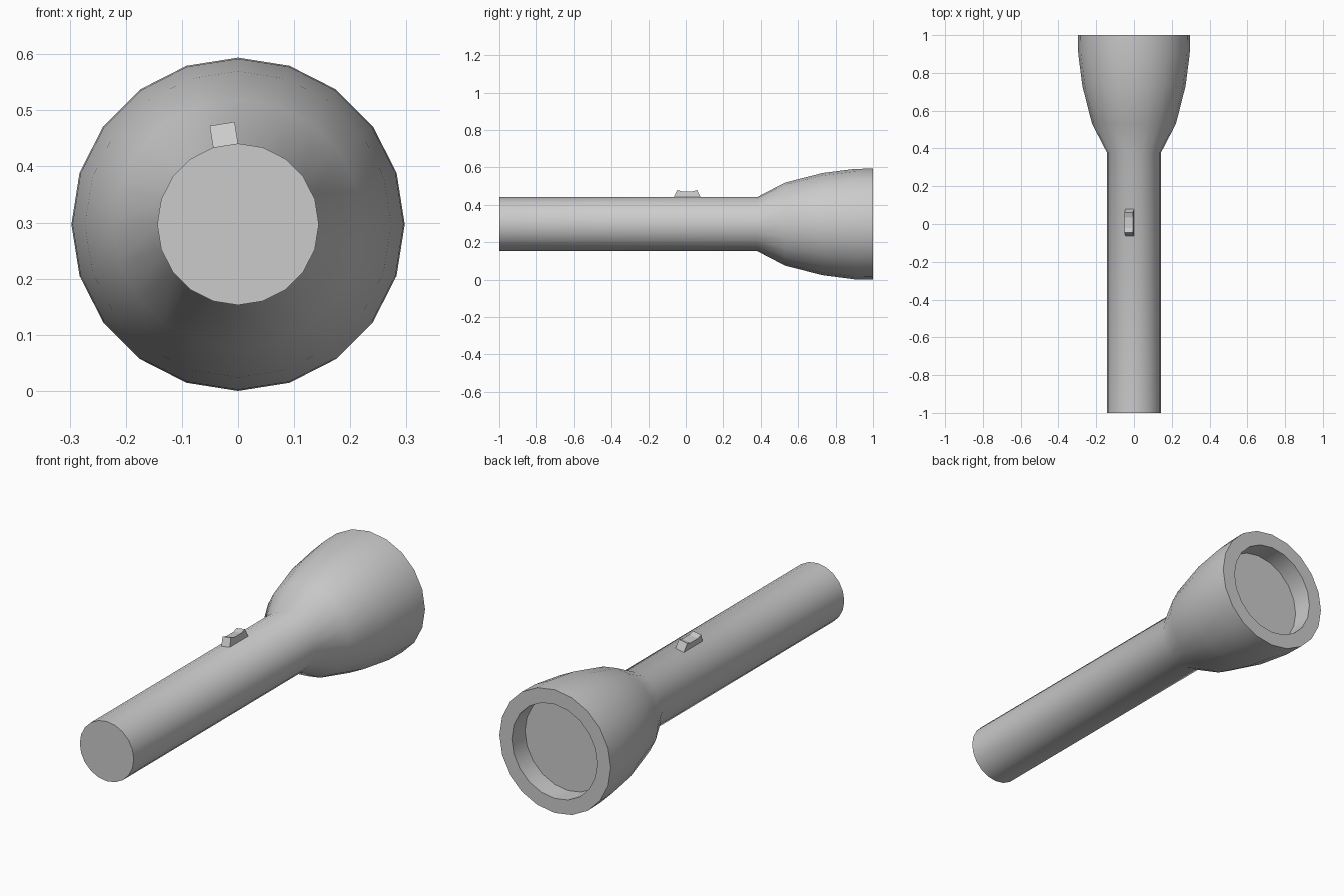
import bpy, math
from mathutils import Vector

if "Cube" in bpy.data.objects:
    bpy.data.objects.remove(bpy.data.objects["Cube"])

SIDES = 20
AXIS_Z = 0.297
R = 0.144          # handle radius


def make_object(name, verts, faces, smooth=False):
    mesh = bpy.data.meshes.new(name)
    mesh.from_pydata(verts, [], faces)
    mesh.update()
    ob = bpy.data.objects.new(name, mesh)
    bpy.context.collection.objects.link(ob)
    if smooth:
        bpy.ops.object.select_all(action='DESELECT')
        ob.select_set(True)
        bpy.context.view_layer.objects.active = ob
        bpy.ops.object.shade_smooth_by_angle(angle=math.radians(35))
    return ob


def lathe(name, profile):
    """Revolve (y, radius) points around the y axis and cap both ends."""
    n = SIDES
    verts = []
    for y, r in profile:
        for i in range(n):
            a = 2 * math.pi * i / n
            verts.append((r * math.cos(a), y, AXIS_Z + r * math.sin(a)))
    faces = []
    for k in range(len(profile) - 1):
        for i in range(n):
            j = (i + 1) % n
            faces.append((k * n + i, (k + 1) * n + i, (k + 1) * n + j, k * n + j))
    last = (len(profile) - 1) * n
    faces.append(tuple(range(n)))
    faces.append(tuple(last + i for i in reversed(range(n))))
    return make_object(name, verts, faces, smooth=True)


# Handle, flared head, rim and recessed lens in one shell
lathe("flashlight_body", [
    (-1.0, R), (0.38, R), (0.53, 0.222), (0.73, 0.273),
    (0.90, 0.295), (1.0, 0.297), (1.0, 0.227), (0.90, 0.227)])

# Sliding switch: concave-topped block standing on the facet left of the top
a, b = (Vector((R * math.cos(t), 0, AXIS_Z + R * math.sin(t)))
        for t in (math.radians(90), math.radians(108)))
normal = Vector((math.cos(math.radians(99)), 0, math.sin(math.radians(99))))
outline = [(-0.065, -0.003), (-0.046, 0.039), (-0.02, 0.031),
           (0.035, 0.031), (0.061, 0.039), (0.08, -0.003)]
m = len(outline)
verts = [p + normal * h + Vector((0, y, 0)) for p in (a, b) for y, h in outline]
faces = [tuple(reversed(range(m))), tuple(range(m, 2 * m))]
faces += [(i, (i + 1) % m, m + (i + 1) % m, m + i) for i in range(m)]
make_object("switch", verts, faces)

# Consistent outward normals
import bmesh
for ob in bpy.context.collection.objects:
    bm = bmesh.new()
    bm.from_mesh(ob.data)
    bmesh.ops.recalc_face_normals(bm, faces=bm.faces)
    bm.to_mesh(ob.data)
    bm.free()
